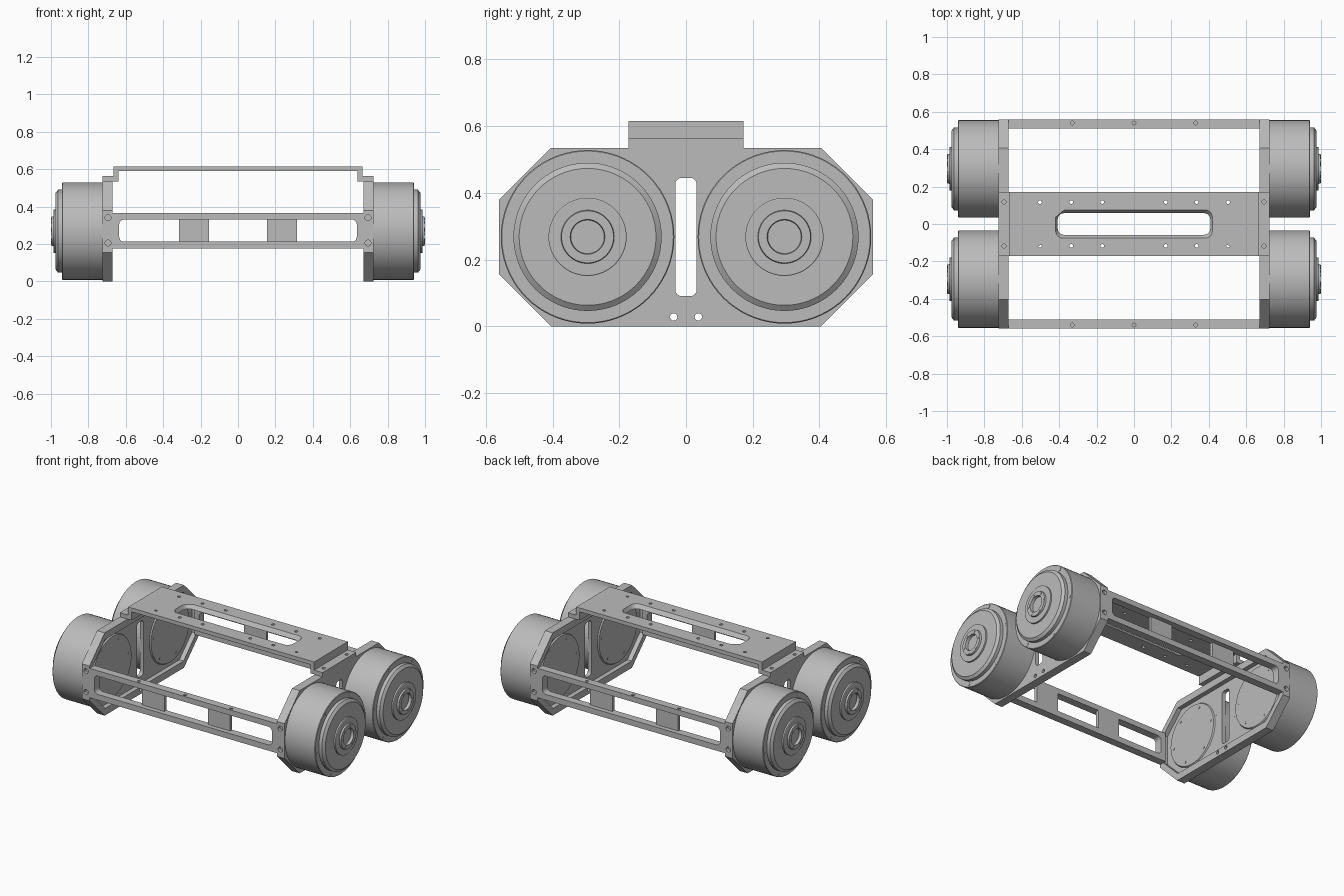
import bpy, bmesh
from math import sin, cos, pi, radians
from mathutils import Matrix, Vector

old = bpy.data.objects.get("Cube")
if old:
    bpy.data.objects.remove(old, do_unlink=True)

grey = bpy.data.materials.new("machined grey")
grey.use_nodes = True
colour = (0.5, 0.5, 0.5, 1)
grey.diffuse_color = colour
grey.node_tree.nodes["Principled BSDF"].inputs["Base Color"].default_value = colour

X, Y, Z = Vector((1, 0, 0)), Vector((0, 1, 0)), Vector((0, 0, 1))
parts = []


def finish(name, bm, mirror=(False, False)):
    bmesh.ops.remove_doubles(bm, verts=bm.verts, dist=1e-5)
    bmesh.ops.recalc_face_normals(bm, faces=bm.faces)
    mesh = bpy.data.meshes.new(name)
    bm.to_mesh(mesh)
    bm.free()
    mesh.materials.clear()
    mesh.materials.append(grey)
    ob = bpy.data.objects.new(name, mesh)
    bpy.context.collection.objects.link(ob)
    if any(mirror):
        m = ob.modifiers.new("mirror", 'MIRROR')
        m.use_axis = (*mirror, False)
        m.use_mirror_merge = False
    parts.append(ob)
    return ob


def circle(u, v, r, n=20):
    return [(u + r * cos(2 * pi * i / n), v + r * sin(2 * pi * i / n)) for i in range(n)]


def rounded(u0, u1, v0, v1, r, n=6):
    pts = []
    corners = ((u1 - r, v1 - r), (u0 + r, v1 - r), (u0 + r, v0 + r), (u1 - r, v0 + r))
    for k, (u, v) in enumerate(corners):
        for i in range(n + 1):
            a = pi / 2 * (k + i / n)
            pts.append((u + r * cos(a), v + r * sin(a)))
    return pts


def rect(u0, u1, v0, v1):
    return [(u0, v0), (u1, v0), (u1, v1), (u0, v1)]


def octagon(h, v0, v1, c):
    right = [(h - c, v0), (h, v0 + c), (h, v1 - c), (h - c, v1)]
    return right + [(-u, v) for u, v in reversed(right)]


def sheet(loops, u, v, n, n0, n1):
    """Flat outline with holes, thickened along n from n0 to n1."""
    cu = bpy.data.curves.new("outline", 'CURVE')
    cu.dimensions, cu.fill_mode, cu.extrude = '2D', 'BOTH', (n1 - n0) / 2
    for loop in loops:
        s = cu.splines.new('POLY')
        s.points.add(len(loop) - 1)
        for p, co in zip(s.points, loop):
            p.co = (*co, 0, 1)
        s.use_cyclic_u = True
    tmp = bpy.data.objects.new("outline", cu)
    bpy.context.collection.objects.link(tmp)
    dg = bpy.context.evaluated_depsgraph_get()
    mesh = bpy.data.meshes.new_from_object(tmp.evaluated_get(dg))
    bm = bmesh.new()
    bm.from_mesh(mesh)
    mid = (n0 + n1) / 2
    for w in bm.verts:
        w.co = u * w.co.x + v * w.co.y + n * (w.co.z + mid)
    bpy.data.objects.remove(tmp, do_unlink=True)
    bpy.data.curves.remove(cu)
    bpy.data.meshes.remove(mesh)
    return bm


def rod(bm, centre, axis, r, length):
    turn = axis.to_track_quat('Z', 'Y').to_matrix().to_4x4()
    bmesh.ops.create_cone(bm, cap_ends=True, segments=16, radius1=r, radius2=r,
                          depth=length, matrix=Matrix.Translation(centre) @ turn)


def drill(ob, cutter):
    m = ob.modifiers.new("holes", 'BOOLEAN')
    m.operation, m.solver, m.object = 'DIFFERENCE', 'EXACT', cutter


# Screw hole cutter shared by the rails and side plates
bm = bmesh.new()
for s in (-1, 1):
    for x in (-0.33, 0, 0.33):
        rod(bm, (x, s * 0.54, 0.365), Z, 0.01, 0.04)
    for x in (-0.695, 0.695):
        for z in (0.205, 0.34):
            rod(bm, (x, s * 0.56, z), Y, 0.016, 0.04)
cutter = finish("hole_cutter", bm)
cutter.hide_render = True
cutter.hide_set(True)
parts.remove(cutter)

# Side plates: deep outer rim and a thinner pierced web
pocket = octagon(0.53, 0.045, 0.49, 0.13)
feet = [circle(s * 0.037, 0.028, 0.011) for s in (-1, 1)]
rim = finish("side_plate_rim", sheet([octagon(0.56, 0, 0.535, 0.155), pocket] + feet,
                                     Y, Z, X, 0.67, 0.725), (True, False))
drill(rim, cutter)
openings = [circle(s * 0.295, 0.268, 0.215, 64) for s in (-1, 1)]
slot = rounded(-0.032, 0.032, 0.09, 0.445, 0.02)
finish("side_plate_web", sheet([pocket, slot] + openings, Y, Z, X, 0.7, 0.725), (True, False))

# Wheel motors, turned about the x axis
axis = Vector((0, 0.295, 0.268))
profile = [(0.692, 0), (0.692, 0.195), (0.7, 0.2), (0.7, 0.215), (0.725, 0.215),
           (0.725, 0.26), (0.937, 0.26), (0.94, 0.257), (0.94, 0.222), (0.962, 0.222),
           (0.975, 0.205), (0.975, 0.117), (0.985, 0.117), (0.987, 0.114), (0.987, 0.08),
           (0.998, 0.078), (0.998, 0.052), (0.98, 0.05), (0.98, 0)]
bm = bmesh.new()
verts = [bm.verts.new(axis + Vector((x, r, 0))) for x, r in profile]
edges = [bm.edges.new(pair) for pair in zip(verts, verts[1:])]
bmesh.ops.spin(bm, geom=verts + edges, cent=axis, axis=X, angle=2 * pi, steps=72)
finish("wheel_motor", bm, (True, True))

# Bolt heads around each motor
bm = bmesh.new()
for k in range(6):
    a = radians(52 + 60 * k)
    arm = Vector((0, cos(a), sin(a)))
    for x, ring, r in ((0.938, 0.241, 0.011), (0.996, 0.065, 0.011), (0.694, 0.17, 0.008)):
        rod(bm, axis + arm * ring + X * x, X, r, 0.008)
finish("motor_bolts", bm, (True, True))

# Front and back rails with a long window and recessed ribs
window = rounded(-0.635, 0.635, 0.212, 0.33, 0.025)
rail = finish("cross_rail", sheet([rect(-0.67, 0.67, 0.175, 0.365), window],
                                  X, Z, Y, 0.51, 0.56), (False, True))
drill(rail, cutter)
finish("rail_rib", sheet([rect(0.155, 0.315, 0.212, 0.33)], X, Z, Y, 0.51, 0.53), (True, True))

# Top bridge with a chamfered slot
holes = [circle(s * x, t * 0.117, 0.01) for s in (-1, 1) for t in (-1, 1)
         for x in (0.17, 0.335, 0.503)]
bm = sheet([rect(-0.665, 0.665, -0.172, 0.172), rounded(-0.408, 0.408, -0.058, 0.058, 0.035)]
           + holes, X, Y, Z, 0.59, 0.615)
for w in bm.verts:
    if abs(w.co.x) < 0.45 and abs(w.co.y) < 0.07 and w.co.z > 0.6:
        w.co.x *= 1.03
        w.co.y *= 1.3
finish("top_bridge", bm)

# Bridge legs and bolted feet
finish("bridge_leg", sheet([rect(0.64, 0.665, 0.562, 0.59)], X, Z, Y, -0.172, 0.172),
       (True, False))
foot_holes = [circle(0.695, s * 0.117, 0.011) for s in (-1, 1)]
finish("bridge_foot", sheet([rect(0.64, 0.725, -0.172, 0.172)] + foot_holes,
                            X, Y, Z, 0.535, 0.562), (True, False))

# Smooth shading with crisp edges
bpy.ops.object.select_all(action='DESELECT')
for ob in parts:
    ob.select_set(True)
bpy.context.view_layer.objects.active = parts[0]
bpy.ops.object.shade_smooth_by_angle(angle=radians(30))
